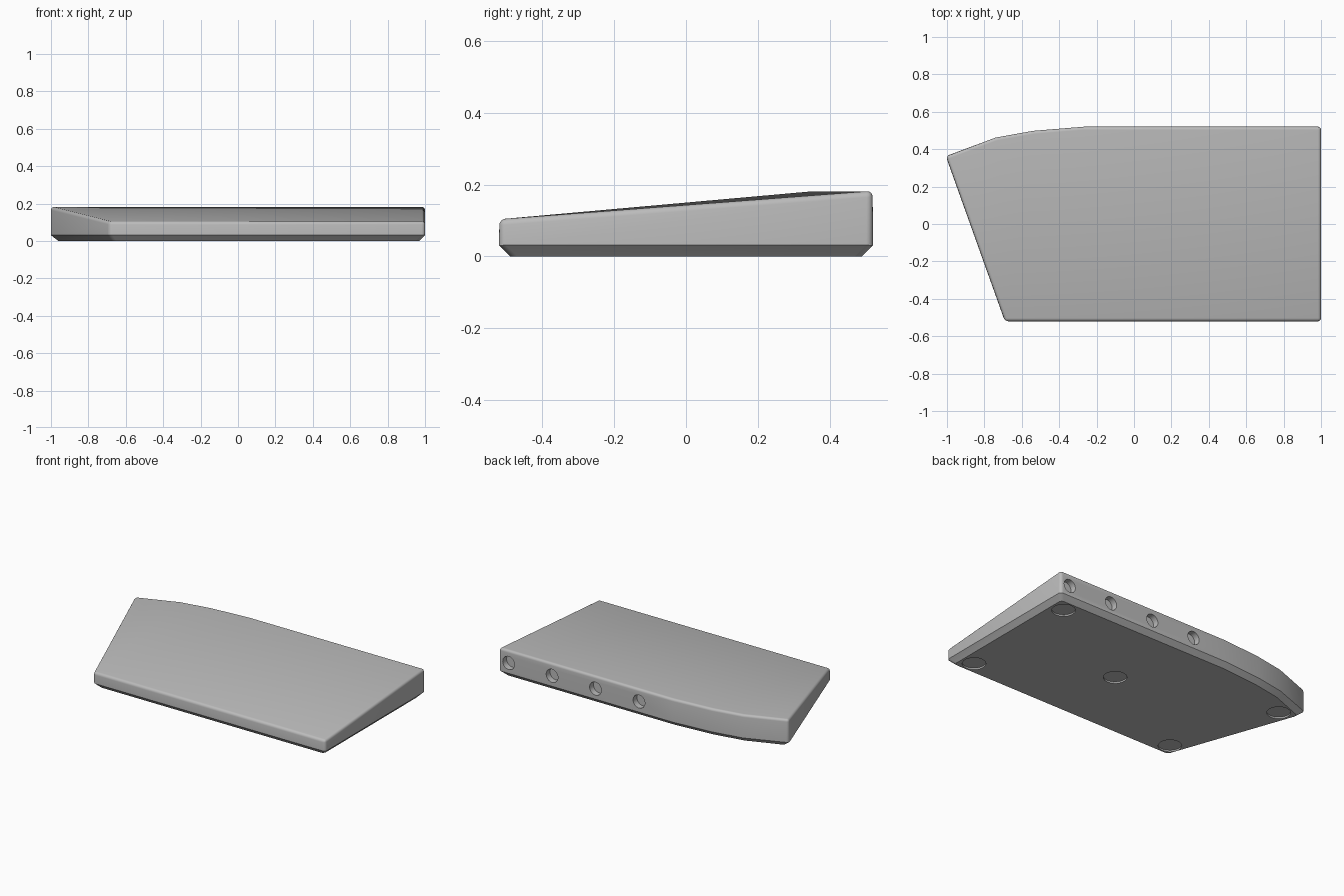
import bpy, bmesh, math
from mathutils import Matrix, Vector

if "Cube" in bpy.data.objects:
    bpy.data.objects.remove(bpy.data.objects["Cube"])

mat = bpy.data.materials.new("light_grey")
mat.use_nodes = True
GREY = (0.5, 0.5, 0.5, 1)
mat.diffuse_color = GREY
mat.node_tree.nodes["Principled BSDF"].inputs["Base Color"].default_value = GREY


def make_object(name, bm):
    bmesh.ops.recalc_face_normals(bm, faces=bm.faces)
    mesh = bpy.data.meshes.new(name)
    bm.to_mesh(mesh)
    bm.free()
    mesh.materials.append(mat)
    obj = bpy.data.objects.new(name, mesh)
    bpy.context.collection.objects.link(obj)
    return obj


def inset(points, d):
    """Move each side of a counter-clockwise outline inward by d."""
    result = []
    for i, p in enumerate(points):
        a = (p - points[i - 1]).normalized()
        b = (points[(i + 1) % len(points)] - p).normalized()
        na, nb = Vector((-a.y, a.x)), Vector((-b.y, b.x))
        result.append(p + (na + nb) * d / (1 + na.dot(nb)))
    return result


# Plan of the case: front edge, right edge, then the faceted back curve
outline = [Vector(p) for p in (
    (-0.69, -0.52), (1, -0.52), (1, 0.52), (-0.27, 0.52),
    (-0.54, 0.498), (-0.74, 0.462), (-1.005, 0.362))]
CHAMFER, FRONT_Z, BACK_Z = 0.03, 0.104, 0.183
n = len(outline)

# Body: chamfered base, upright walls, sloping top
bm = bmesh.new()
base = [bm.verts.new((p.x, p.y, 0)) for p in inset(outline, CHAMFER)]
mid = [bm.verts.new((p.x, p.y, CHAMFER)) for p in outline]
top = [bm.verts.new((p.x, p.y, FRONT_Z if p.y < 0 else BACK_Z)) for p in outline]
bm.faces.new(base[::-1])
for low, high in ((base, mid), (mid, top)):
    for i in range(n):
        j = (i + 1) % n
        bm.faces.new((low[i], low[j], high[j], high[i]))
bm.faces.new(top[:4])
for i in range(3, n - 1):
    bm.faces.new((top[0], top[i], top[i + 1]))

# Rounded top rim and corners
rim = [bm.edges.get((top[i], top[(i + 1) % n])) for i in range(n)]
corners = [bm.edges.get(pair) for i in (0, 1, 2, n - 1)
           for pair in ((mid[i], top[i]), (base[i], mid[i]))]
bmesh.ops.bevel(bm, geom=rim + corners, offset=0.017, segments=4,
                profile=0.5, affect='EDGES', clamp_overlap=True)
body = make_object("wedge_case", bm)

# Cutters: round sockets in the back wall, shallow foot recesses underneath
SOCKET_R, SOCKET_DEPTH = 0.043, 0.04
FOOT_R, FOOT_DEPTH = 0.07, 0.01
cut = bmesh.new()


def add_cylinder(radius, depth, matrix):
    bmesh.ops.create_cone(cut, cap_ends=True, segments=32, radius1=radius,
                          radius2=radius, depth=depth * 2, matrix=matrix)


for k in range(4):
    add_cylinder(SOCKET_R, SOCKET_DEPTH,
                 Matrix.Translation((0.93 - 0.317 * k, 0.52, 0.1))
                 @ Matrix.Rotation(math.pi / 2, 4, 'X'))
for x, y in ((0.885, 0.41), (0.885, -0.41), (0.145, 0), (-0.62, -0.41), (-0.86, 0.3)):
    add_cylinder(FOOT_R, FOOT_DEPTH, Matrix.Translation((x, y, 0)))
cutter = make_object("recess_cutter", cut)
cutter.hide_render = True

# Cut the recesses and shade
mod = body.modifiers.new("recesses", 'BOOLEAN')
mod.operation, mod.solver, mod.object = 'DIFFERENCE', 'EXACT', cutter
bpy.context.view_layer.objects.active = body
for o in bpy.context.selected_objects:
    o.select_set(False)
body.select_set(True)
bpy.ops.object.modifier_apply(modifier=mod.name)
bpy.data.objects.remove(cutter)
bpy.ops.object.shade_smooth_by_angle(angle=math.radians(30))
